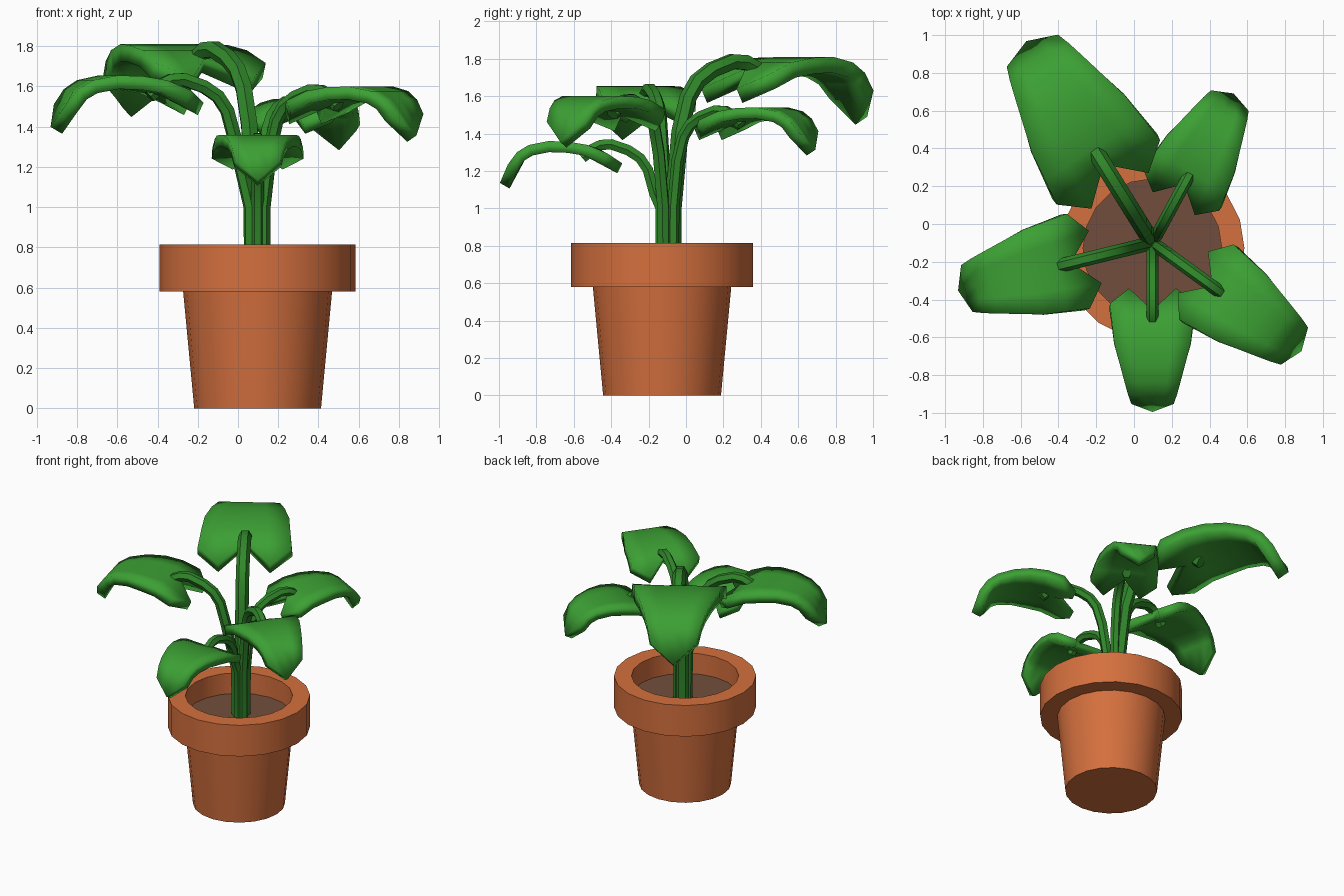
import bpy, bmesh, math
from mathutils import Vector

if "Cube" in bpy.data.objects:
    bpy.data.objects.remove(bpy.data.objects["Cube"])


def material(name, rgb):
    m = bpy.data.materials.new(name)
    m.diffuse_color = (*rgb, 1)
    m.use_nodes = True
    m.node_tree.nodes["Principled BSDF"].inputs["Base Color"].default_value = m.diffuse_color
    return m


TERRACOTTA = material("terracotta", (0.66, 0.162, 0.048))
SOIL = material("soil brown", (0.171, 0.076, 0.045))
LEAF = material("leaf green", (0.045, 0.352, 0.034))
STEM = material("stem green", (0.030, 0.245, 0.023))


def finish(bm, name, mat, angle=30):
    bmesh.ops.recalc_face_normals(bm, faces=bm.faces)
    me = bpy.data.meshes.new(name)
    bm.to_mesh(me)
    bm.free()
    me.materials.append(mat)
    ob = bpy.data.objects.new(name, me)
    bpy.context.collection.objects.link(ob)
    bpy.ops.object.select_all(action='DESELECT')
    ob.select_set(True)
    bpy.context.view_layer.objects.active = ob
    bpy.ops.object.shade_smooth_by_angle(angle=math.radians(angle))
    return ob


def lathe(name, profile, mat, centre, sides=20):
    bm = bmesh.new()
    rings = []
    for r, z in profile:
        n = sides if r else 1
        rings.append([bm.verts.new((centre[0] + r * math.cos(2 * math.pi * i / sides),
                                    centre[1] + r * math.sin(2 * math.pi * i / sides), z))
                      for i in range(n)])
    for lo, hi in zip(rings, rings[1:]):
        for i in range(sides):
            j = (i + 1) % sides
            quad = [lo[i % len(lo)], lo[j % len(lo)], hi[j % len(hi)], hi[i % len(hi)]]
            bm.faces.new(list(dict.fromkeys(quad)))
    return finish(bm, name, mat)


# Pot with a thick rim, and the soil inside it
POT = (0.0975, -0.128)
lathe("pot", [(0, 0), (0.315, 0), (0.37, 0.58), (0.487, 0.58), (0.487, 0.815),
              (0.367, 0.815), (0.367, 0.6), (0, 0.6)], TERRACOTTA, POT)
lathe("soil", [(0, 0.61), (0.367, 0.61), (0.367, 0.66), (0, 0.66)], SOIL, POT)

# Leaf template: arch profile (distance out, drop below the peak)
ARCH = [(0.335, -0.17), (0.43, -0.105), (0.5, -0.065), (0.6, -0.03), (0.75, -0.005),
        (0.9, 0), (1.05, -0.03), (1.14, -0.085), (1.21, -0.18), (1.27, -0.32)]
# Rows from the notched base to the tip: (distance, half width) for middle, half and edge
ROWS = [[(0.5, 0), (0.335, 0.178), (0.45, 0.322)]]
ROWS += [[(a, 0), (a, w / 2), (a, w)] for a, w in
         [(0.6, 0.305), (0.75, 0.29), (0.9, 0.25), (1.05, 0.21), (1.14, 0.185)]]
ROWS += [[(1.27, 0), (1.24, 0.08), (1.21, 0.16)]]
# Stem template: upper part relative to the leaf peak, scaled with the leaf
BEND = [(0.09, -0.4), (0.14, -0.22), (0.2, -0.13), (0.29, -0.07),
        (0.42, -0.025), (0.5, -0.03), (0.56, -0.06), (0.64, -0.13)]
ROOT = Vector((0.098, -0.1, 0))
TIP = 1.27


def arch(a):
    for (a0, z0), (a1, z1) in zip(ARCH, ARCH[1:]):
        if a <= a1:
            return z0 + (z1 - z0) * (a - a0) / (a1 - a0)
    return ARCH[-1][1]


def build_leaf(label, heading, reach, peak, scale):
    t = math.radians(heading)
    out = Vector((math.cos(t), math.sin(t), 0))
    side = Vector((-math.sin(t), math.cos(t), 0))

    def place(a, lat, z):
        return ROOT + out * (reach + (a - TIP) * scale) + side * lat * scale + Vector((0, 0, peak + z * scale))

    # Blade: arched sheet, thickened downwards
    bm = bmesh.new()
    grid = []
    for row in ROWS:
        full = [(a, -w) for a, w in reversed(row[1:])] + row
        grid.append([bm.verts.new(place(a, w, arch(a))) for a, w in full])
    for r0, r1 in zip(grid, grid[1:]):
        for i in range(4):
            bm.faces.new((r0[i], r1[i], r1[i + 1], r0[i + 1]))
    ob = finish(bm, label + "_leaf", LEAF)
    if ob.data.polygons[8].normal.z < 0:
        ob.data.flip_normals()
    mod = ob.modifiers.new("thickness", 'SOLIDIFY')
    mod.thickness = 0.085 * scale
    mod.offset = -1

    # Stem: six-sided tube following the bend
    pts = [ROOT + out * 0.034 + Vector((0, 0, 0.62)),
           ROOT + out * 0.036 + Vector((0, 0, 1.0))] + [place(a, 0, z) for a, z in BEND]
    bm = bmesh.new()
    rings = []
    for i, p in enumerate(pts):
        tan = (pts[min(i + 1, len(pts) - 1)] - pts[max(i - 1, 0)]).normalized()
        nrm = side.cross(tan)
        r = 0.046 * scale
        rings.append([bm.verts.new(p + r * (side * math.cos(k * math.pi / 3) + nrm * math.sin(k * math.pi / 3)))
                      for k in range(6)])
    for r0, r1 in zip(rings, rings[1:]):
        for k in range(6):
            bm.faces.new((r0[k], r0[(k + 1) % 6], r1[(k + 1) % 6], r1[k]))
    bm.faces.new(rings[0])
    bm.faces.new(rings[-1])
    finish(bm, label + "_stem", STEM)


# Five leaves: heading, reach from the root, peak height, scale
build_leaf("back_left", 122, 1.26, 1.81, 1.0)
build_leaf("back_right", 61.5, 0.90, 1.54, 0.71)
build_leaf("front_right", -36, 0.975, 1.60, 0.76)
build_leaf("front", -90, 0.895, 1.36, 0.70)
build_leaf("left", 193.8, 1.06, 1.655, 0.80)
